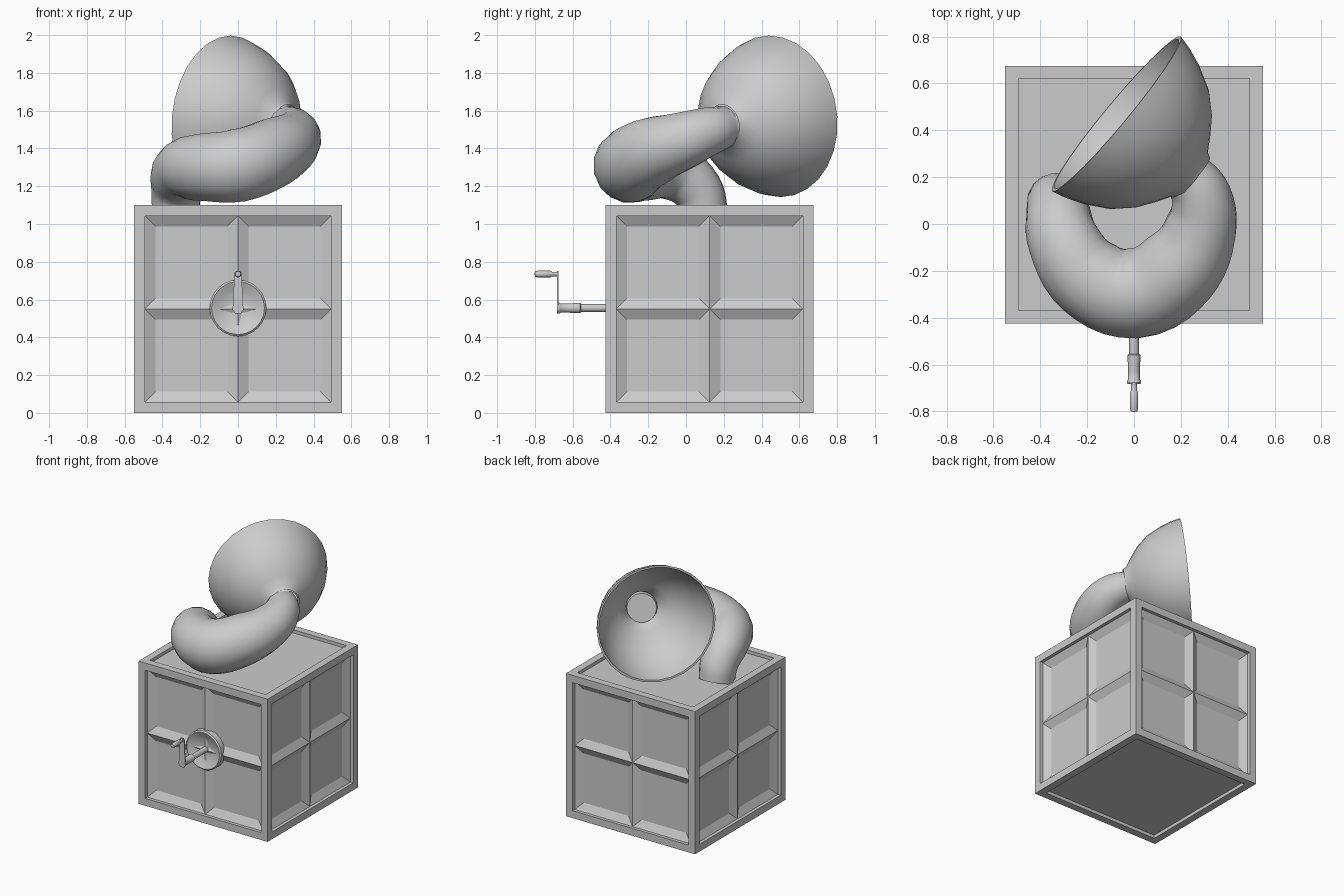
import bpy, bmesh, math
from mathutils import Vector, Matrix

if "Cube" in bpy.data.objects:
    bpy.data.objects.remove(bpy.data.objects["Cube"])

grey = bpy.data.materials.new("plain_grey")
grey.diffuse_color = (0.6, 0.6, 0.6, 1)
grey.use_nodes = True
grey.node_tree.nodes["Principled BSDF"].inputs["Base Color"].default_value = grey.diffuse_color


def mesh_object(name, bm, smooth=False):
    bmesh.ops.recalc_face_normals(bm, faces=bm.faces)
    me = bpy.data.meshes.new(name)
    bm.to_mesh(me)
    bm.free()
    me.materials.append(grey)
    ob = bpy.data.objects.new(name, me)
    bpy.context.collection.objects.link(ob)
    if smooth:
        shade(ob)
    return ob


def shade(ob):
    bpy.ops.object.select_all(action='DESELECT')
    ob.select_set(True)
    bpy.context.view_layer.objects.active = ob
    bpy.ops.object.shade_smooth_by_angle(angle=math.radians(50))


def lathe(name, profile, origin, axis, sides):
    """Revolve (radius, distance) points around an axis through origin."""
    bm = bmesh.new()
    rot = Matrix.Translation(origin) @ Vector(axis).to_track_quat('Z', 'Y').to_matrix().to_4x4()
    verts = [bm.verts.new(rot @ Vector((r, 0, d))) for r, d in profile]
    edges = [bm.edges.new(pair) for pair in zip(verts, verts[1:])]
    centre = rot @ Vector((0, 0, 0))
    direction = rot.to_3x3() @ Vector((0, 0, 1))
    bmesh.ops.spin(bm, geom=verts + edges, cent=centre, axis=direction,
                   angle=math.tau, steps=sides, use_duplicate=False)
    bmesh.ops.remove_doubles(bm, verts=bm.verts, dist=0.0005)
    return mesh_object(name, bm, True)


# Box: framed cube, recessed faces, four sunken quarters on each side
bm = bmesh.new()
bmesh.ops.create_cube(bm, size=1.1)
faces = list(bm.faces)
bmesh.ops.inset_individual(bm, faces=faces, thickness=0.08)
for f in faces:
    moved = bmesh.ops.extrude_discrete_faces(bm, faces=[f])['faces'][0]
    moved.normal_update()
    bmesh.ops.translate(bm, verts=moved.verts, vec=-0.025 * moved.normal)
bm.normal_update()
panels = [f for f in bm.faces
          if abs(f.normal.z) < 0.1 and abs(f.calc_center_median().length - 0.525) < 0.005]
edges = list({e for f in panels for e in f.edges})
bmesh.ops.subdivide_edges(bm, edges=edges, cuts=1, use_grid_fill=True)
bm.normal_update()
quarters = [f for f in bm.faces
            if abs(f.normal.z) < 0.1 and abs(f.calc_center_median().dot(f.normal) - 0.525) < 0.005
            and f.calc_area() > 0.1]
bmesh.ops.inset_individual(bm, faces=quarters, thickness=0.08, depth=-0.03)
bmesh.ops.translate(bm, verts=bm.verts, vec=(0, 0.125, 0.55))
mesh_object("box", bm)

# Coiled tube rising from the lid and curling round to the horn
path = [(-0.33, 0.10, 1.06, 0.125), (-0.325, 0.06, 1.18, 0.135), (-0.30, -0.07, 1.28, 0.155),
        (-0.19, -0.23, 1.30, 0.18), (0.0, -0.295, 1.31, 0.197), (0.19, -0.19, 1.38, 0.185),
        (0.285, -0.02, 1.44, 0.155), (0.285, 0.12, 1.49, 0.13), (0.22, 0.225, 1.52, 0.105)]
cu = bpy.data.curves.new("coiled_tube", 'CURVE')
cu.dimensions = '3D'
cu.bevel_depth = 1.0
cu.bevel_resolution = 6
cu.resolution_u = 5
cu.use_fill_caps = True
sp = cu.splines.new('BEZIER')
sp.bezier_points.add(len(path) - 1)
for p, (x, y, z, r) in zip(sp.bezier_points, path):
    p.co = (x, y, z)
    p.radius = r
    p.handle_left_type = p.handle_right_type = 'AUTO'
cu.materials.append(grey)
tube = bpy.data.objects.new("coiled_tube", cu)
bpy.context.collection.objects.link(tube)
bpy.ops.object.select_all(action='DESELECT')
tube.select_set(True)
bpy.context.view_layer.objects.active = tube
bpy.ops.object.convert(target='MESH')
shade(bpy.context.view_layer.objects.active)

# Horn bell: thin bowl with an open mouth
outer = [(0.11, -0.43), (0.125, -0.405), (0.19, -0.365), (0.26, -0.315), (0.33, -0.24),
         (0.385, -0.14), (0.415, -0.06), (0.43, 0.0)]
inner = [(0.415, 0.0), (0.40, -0.06), (0.37, -0.135), (0.315, -0.23), (0.25, -0.30),
         (0.18, -0.35), (0.115, -0.39), (0.10, -0.43)]
lathe("horn_bell", outer + inner, (-0.075, 0.47, 1.57), (-0.765, 0.635, 0.11), 28)

# Crank: dish, stepped shaft, thin arm and handle, all along -y
front = (0, -1, 0)
lathe("crank_dish", [(0, 0.0), (0.04, 0.0), (0.09, 0.008), (0.125, 0.028), (0.14, 0.034),
                     (0.15, 0.026), (0.15, -0.03)], (0, -0.39, 0.555), front, 24)
lathe("crank_shaft", [(0, -0.04), (0.021, -0.04), (0.021, 0.13), (0.028, 0.135), (0.025, 0.2),
                      (0.025, 0.24), (0.03, 0.245), (0.03, 0.255), (0, 0.255)],
      (0, -0.425, 0.555), front, 14)
lathe("crank_handle", [(0, 0), (0.012, 0), (0.012, 0.03), (0.018, 0.04), (0.018, 0.1),
                       (0.014, 0.12), (0, 0.122)], (0, -0.68, 0.735), front, 12)
bm = bmesh.new()
outline = [(-0.028, 0.545), (-0.015, 0.527), (0.015, 0.527), (0.028, 0.545),
           (0.019, 0.74), (0.01, 0.752), (-0.01, 0.752), (-0.019, 0.74)]
plate = bm.faces.new([bm.verts.new((x, -0.683, z)) for x, z in outline])
ext = bmesh.ops.extrude_face_region(bm, geom=[plate])['geom']
bmesh.ops.translate(bm, verts=[v for v in ext if isinstance(v, bmesh.types.BMVert)],
                    vec=(0, 0.007, 0))
mesh_object("crank_arm", bm)
